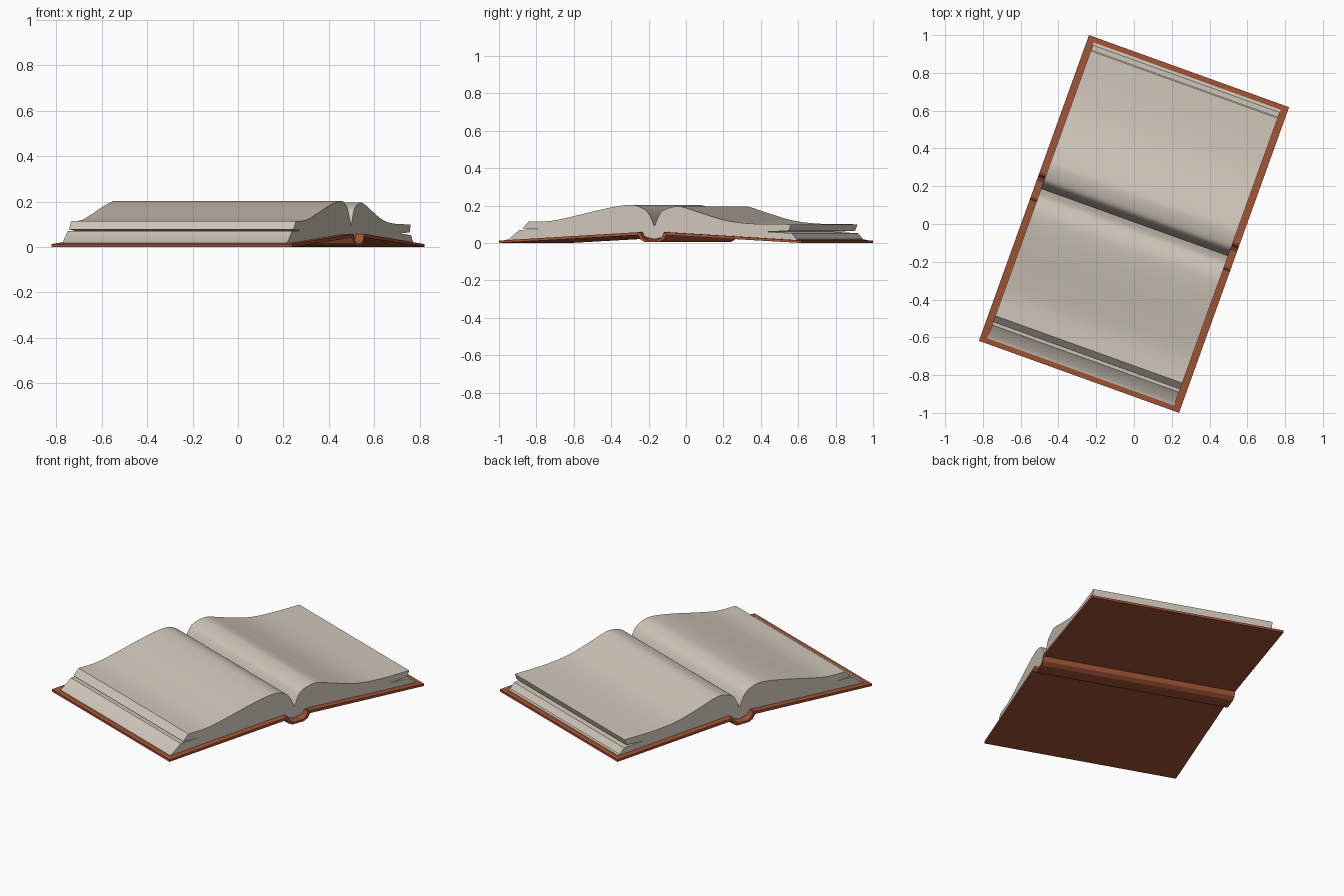
import bpy, bmesh, math

cube = bpy.data.objects.get("Cube")
if cube:
    bpy.data.objects.remove(cube)

TURN = math.radians(-19.8)   # the open book lies at an angle
GUTTER = 0.01                # where the two halves meet


def material(name, rgb):
    m = bpy.data.materials.new(name)
    m.use_nodes = True
    m.diffuse_color = (*rgb, 1)
    bsdf = m.node_tree.nodes["Principled BSDF"]
    bsdf.inputs["Base Color"].default_value = (*rgb, 1)
    bsdf.inputs["Roughness"].default_value = 0.8
    return m


paper = material("paper", (0.63, 0.57, 0.49))
leather = material("brown leather", (0.36, 0.085, 0.036))


def smooth_path(points, steps=6):
    """Curve passing through all the given points."""
    ext = [points[0]] + points + [points[-1]]
    out = []
    for a, b, c, d in zip(ext, ext[1:], ext[2:], ext[3:]):
        for i in range(steps):
            t = i / steps
            out.append(tuple(
                0.5 * (2 * q + (r - p) * t + (2 * p - 5 * q + 4 * r - s) * t * t
                       + (3 * q - p - 3 * r + s) * t ** 3)
                for p, q, r, s in zip(a, b, c, d)))
    return out + [points[-1]]


def extrude_profile(name, profile, half_width, mat, angle=30):
    """Sweep a (y, z) outline along the spine direction."""
    bm = bmesh.new()
    face = bm.faces.new([bm.verts.new((-half_width, y, z)) for y, z in profile])
    moved = bmesh.ops.extrude_face_region(bm, geom=[face], use_keep_orig=True)["geom"]
    bmesh.ops.translate(bm, vec=(2 * half_width, 0, 0),
                        verts=[g for g in moved if isinstance(g, bmesh.types.BMVert)])
    bmesh.ops.recalc_face_normals(bm, faces=bm.faces[:])
    mesh = bpy.data.meshes.new(name)
    bm.to_mesh(mesh)
    bm.free()
    mesh.materials.append(mat)
    obj = bpy.data.objects.new(name, mesh)
    obj.rotation_euler.z = TURN
    bpy.context.collection.objects.link(obj)
    bpy.ops.object.select_all(action='DESELECT')
    obj.select_set(True)
    bpy.context.view_layer.objects.active = obj
    bpy.ops.object.shade_smooth_by_angle(angle=math.radians(angle))
    return obj


# Page surfaces, from the gutter out to the fore edge
near_top = smooth_path([(GUTTER, 0.088), (-0.019, 0.15), (-0.05, 0.182), (-0.11, 0.203),
                        (-0.19, 0.198), (-0.31, 0.175), (-0.45, 0.143),
                        (-0.58, 0.118), (-0.706, 0.115)])
far_top = smooth_path([(GUTTER, 0.088), (0.038, 0.15), (0.067, 0.178), (0.13, 0.195),
                       (0.18, 0.19), (0.27, 0.162), (0.42, 0.12),
                       (0.57, 0.103), (0.785, 0.1)])

# Fore edges: upper sheaf, thin slit, lower sheaf, bottom lip
near_edge = [(-0.74, 0.077), (-0.64, 0.073), (-0.757, 0.07), (-0.817, 0.021), (-0.832, 0.018)]
far_edge = [(0.772, 0.065), (0.653, 0.06), (0.79, 0.052), (0.817, 0.02), (0.832, 0.018)]

for label, top, edge, side in (("near", near_top, near_edge, -1),
                               ("far", far_top, far_edge, 1)):
    under = [(side * 0.83, 0.012), (GUTTER + side * 0.08, 0.052),
             (GUTTER + side * 0.05, 0.032), (GUTTER, 0.02)]
    extrude_profile(label + "_pages", top + edge + under, 0.526, paper)

    # Cover board sloping down from the spine
    hinge = GUTTER + side * 0.075
    extrude_profile(label + "_cover",
                    [(side * 0.86, 0.0), (side * 0.86, 0.013), (hinge, 0.058), (hinge, 0.042)],
                    0.563, leather)

# Rounded spine strip hanging between the boards
outer, inner = [], []
for y, z in ((-0.082, 0.046), (-0.066, 0.018), (-0.04, 0.004),
             (0.04, 0.004), (0.066, 0.018), (0.082, 0.046)):
    outer.append((GUTTER + y, z))
    inner.append((GUTTER + y * 0.82, z + 0.012))
extrude_profile("spine", outer + inner[::-1], 0.563, leather, 25)
